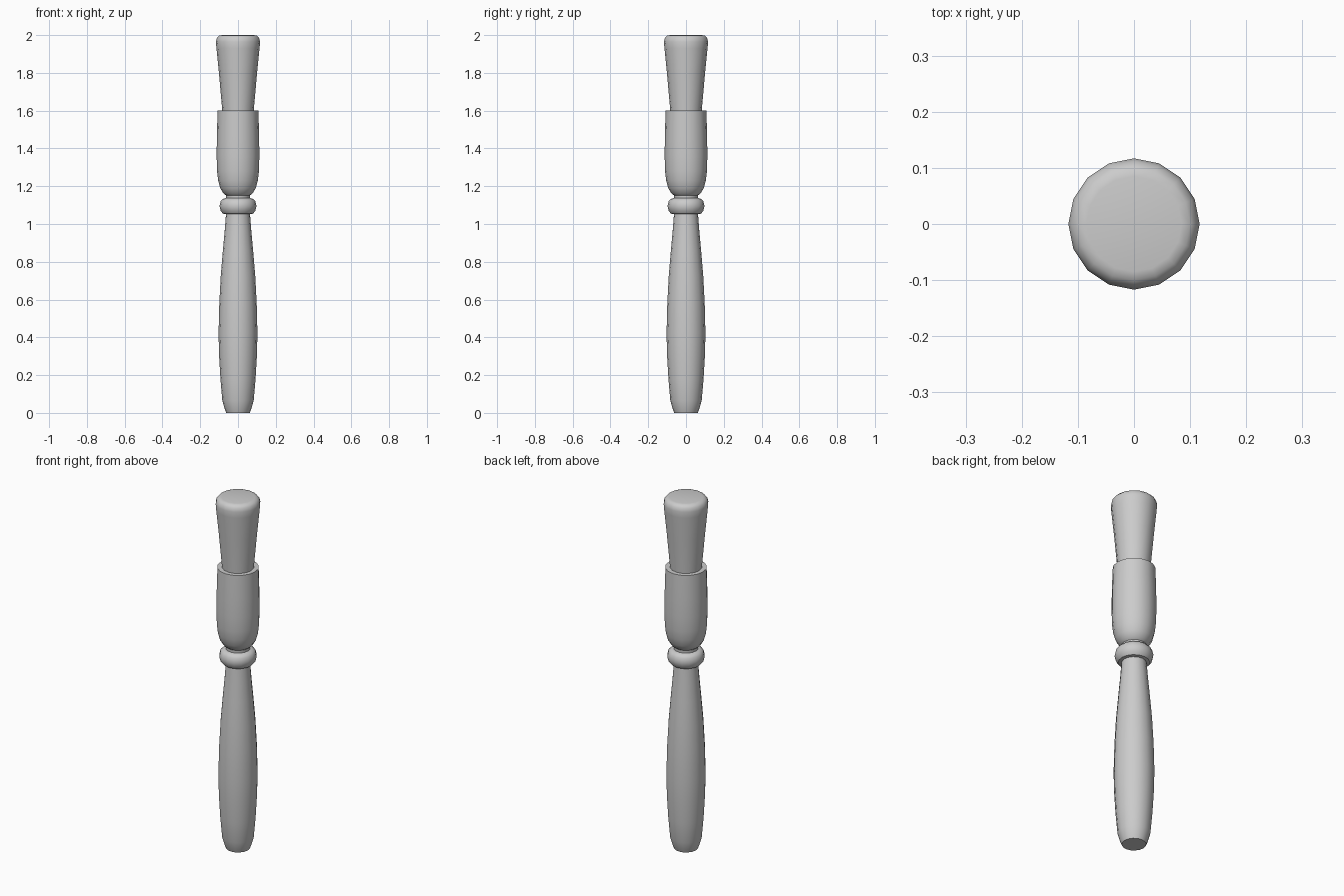
import bpy, bmesh, math

if "Cube" in bpy.data.objects:
    bpy.data.objects.remove(bpy.data.objects["Cube"])

SIDES = 16


def lathe(name, profile, angle=40):
    """Revolve (radius, z) points around the z axis and cap both ends."""
    bm = bmesh.new()
    rings = []
    for r, z in profile:
        rings.append([bm.verts.new((r * math.cos(2 * math.pi * i / SIDES),
                                    r * math.sin(2 * math.pi * i / SIDES), z))
                      for i in range(SIDES)])
    for a, b in zip(rings, rings[1:]):
        for i in range(SIDES):
            j = (i + 1) % SIDES
            bm.faces.new((a[i], a[j], b[j], b[i]))
    bm.faces.new(rings[0][::-1])
    bm.faces.new(rings[-1])
    mesh = bpy.data.meshes.new(name)
    bm.to_mesh(mesh)
    bm.free()
    ob = bpy.data.objects.new(name, mesh)
    bpy.context.collection.objects.link(ob)
    bpy.ops.object.select_all(action='DESELECT')
    ob.select_set(True)
    bpy.context.view_layer.objects.active = ob
    bpy.ops.object.shade_smooth_by_angle(angle=math.radians(angle))
    return ob


# Turned wooden handle, swelling in the lower half
lathe("handle", [(0.062, 0), (0.070, 0.02), (0.083, 0.065), (0.093, 0.18),
                 (0.100, 0.30), (0.103, 0.42), (0.099, 0.58), (0.091, 0.73),
                 (0.080, 0.86), (0.070, 0.97), (0.063, 1.06)])

# Rounded bead at the top of the handle
lathe("handle_bead", [(0.062, 1.052), (0.080, 1.055), (0.092, 1.07),
                      (0.098, 1.095), (0.092, 1.12), (0.080, 1.133),
                      (0.062, 1.137)])

# Narrow neck and cup-shaped ferrule
lathe("ferrule", [(0.063, 1.13), (0.064, 1.152), (0.078, 1.163),
                  (0.094, 1.19), (0.105, 1.23), (0.111, 1.28),
                  (0.113, 1.36), (0.112, 1.46), (0.108, 1.60)])

# Flared bristle bundle with a rounded tip
lathe("bristles", [(0.082, 1.58), (0.085, 1.62), (0.101, 1.80), (0.114, 1.93),
                   (0.117, 1.965), (0.112, 1.985), (0.100, 1.997),
                   (0.085, 2.0)])
